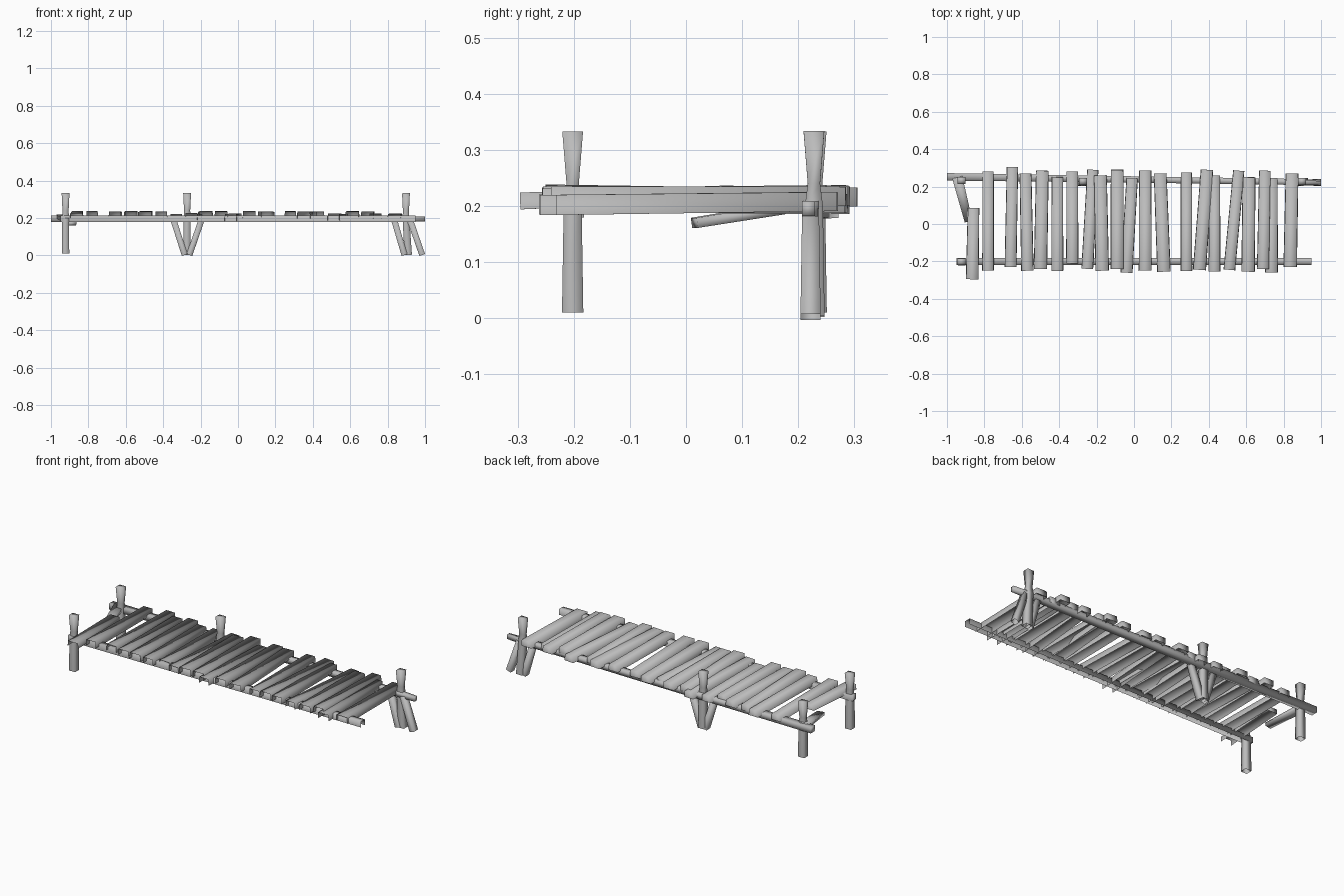
import bpy, bmesh, random
from mathutils import Vector

random.seed(4)
if "Cube" in bpy.data.objects:
    bpy.data.objects.remove(bpy.data.objects["Cube"])

wood = bpy.data.materials.new("weathered grey wood")
wood.use_nodes = True
GREY = (0.5, 0.5, 0.5, 1)
wood.diffuse_color = GREY
wood.node_tree.nodes["Principled BSDF"].inputs["Base Color"].default_value = GREY


def timber(name, stations, up=(0, 0, 1), hollow=False, start=True, end=True, taper=1.0):
    """Loft a four-sided timber through (point, width, thickness) stations."""
    bm = bmesh.new()
    along = (Vector(stations[-1][0]) - Vector(stations[0][0])).normalized()
    side = along.cross(Vector(up)).normalized()
    top = side.cross(along)
    rings = []
    for point, w, h in stations:
        rings.append([bm.verts.new(Vector(point) + side * (a * w / 2) + top * (b * h / 2))
                      for a, b in ((-1, -1), (-taper, 1), (taper, 1), (1, -1))])
    for r, s in zip(rings, rings[1:]):
        for i in range(3 if hollow else 4):
            j = (i + 1) % 4
            bm.faces.new((r[i], r[j], s[j], s[i]))
    if start:
        bm.faces.new(rings[0])
    if end:
        bm.faces.new(rings[-1][::-1])
    bmesh.ops.recalc_face_normals(bm, faces=bm.faces)
    # Open shells: make the walking surface face outward
    if hollow:
        bm.faces.ensure_lookup_table()
        bm.normal_update()
        if bm.faces[1].normal.dot(top) < 0:
            bmesh.ops.reverse_faces(bm, faces=bm.faces)
    for f in bm.faces:
        f.smooth = True
    mesh = bpy.data.meshes.new(name)
    bm.to_mesh(mesh)
    bm.free()
    mesh.materials.append(wood)
    obj = bpy.data.objects.new(name, mesh)
    bpy.context.collection.objects.link(obj)
    return obj


# Deck planks: front x, back x, front y, back y, raised or sunken
planks = [
    (-.78, -.78, -.25, .28, 1), (-.66, -.65, -.23, .305, 1), (-.57, -.58, -.25, .27, 1),
    (-.50, -.49, -.24, .285, 1), (-.41, -.41, -.25, .25, 1), (-.33, -.33, -.21, .28, 0),
    (-.25, -.22, -.24, .29, 0), (-.17, -.18, -.25, .26, 1), (-.09, -.09, -.24, .29, 1),
    (-.04, -.01, -.26, .245, 0), (.06, .06, -.25, .285, 1), (.16, .14, -.255, .27, 1),
    (.28, .28, -.25, .275, 1), (.35, .39, -.245, .29, 1), (.43, .43, -.255, .26, 1),
    (.51, .56, -.245, .285, 0), (.61, .615, -.255, .25, 1), (.69, .70, -.24, .285, 1),
    (.735, .735, -.26, .245, 0), (.835, .845, -.23, .27, 0),
]
for i, (xf, xb, yf, yb, raised) in enumerate(planks):
    z = .217 if raised else .205
    tilt = random.uniform(-.004, .004)
    w = random.uniform(.062, .074)
    timber(f"deck_plank_{i + 1}",
           [((xf, yf, z - tilt), w, .036), ((xb, yb, z + tilt), w * .95, .034)],
           hollow=True, start=False, taper=.94)

# Broken plank and the loose piece hanging from the corner
timber("broken_plank", [((-.865, -.295, .209), .068, .03), ((-.858, .085, .224), .062, .026)],
       hollow=True, start=False, taper=.94)
timber("loose_plank", [((-.945, .25, .208), .055, .02), ((-.885, .015, .17), .042, .018)])

# Long beams under the deck
timber("front_beam", [((-.95, -.2, .197), .036, .034), ((.95, -.2, .197), .036, .034)],
       hollow=True, end=False)
timber("back_beam", [((-1, .252, .196), .04, .034), ((0, .238, .195), .034, .034),
                     ((.86, .225, .195), .032, .03), ((1, .218, .195), .022, .026)])


# Waisted posts, open at the foot
def post(name, x, y, foot, lean=0.0):
    timber(name, [((x + lean, y, foot), .04, .038), ((x, y, .2), .036, .032),
                  ((x, y, .24), .033, .022), ((x, y, .333), .042, .037)],
           up=(0, 1, 0), start=False)


post("front_right_post", -.922, -.202, .01)
post("back_right_post", -.922, .232, .01)
post("back_middle_post", -.272, .228, .003)
post("back_left_post", .898, .228, .003, .012)

# Slanted braces either side of two back posts
for name, top_x, foot_x in (("middle_brace_a", -.345, -.285), ("middle_brace_b", -.195, -.26),
                            ("left_brace_a", .835, .89), ("left_brace_b", .92, .985)):
    timber(name, [((foot_x, .222, .002), .032, .036), ((top_x, .222, .19), .032, .03)],
           up=(0, 1, 0), start=False)
